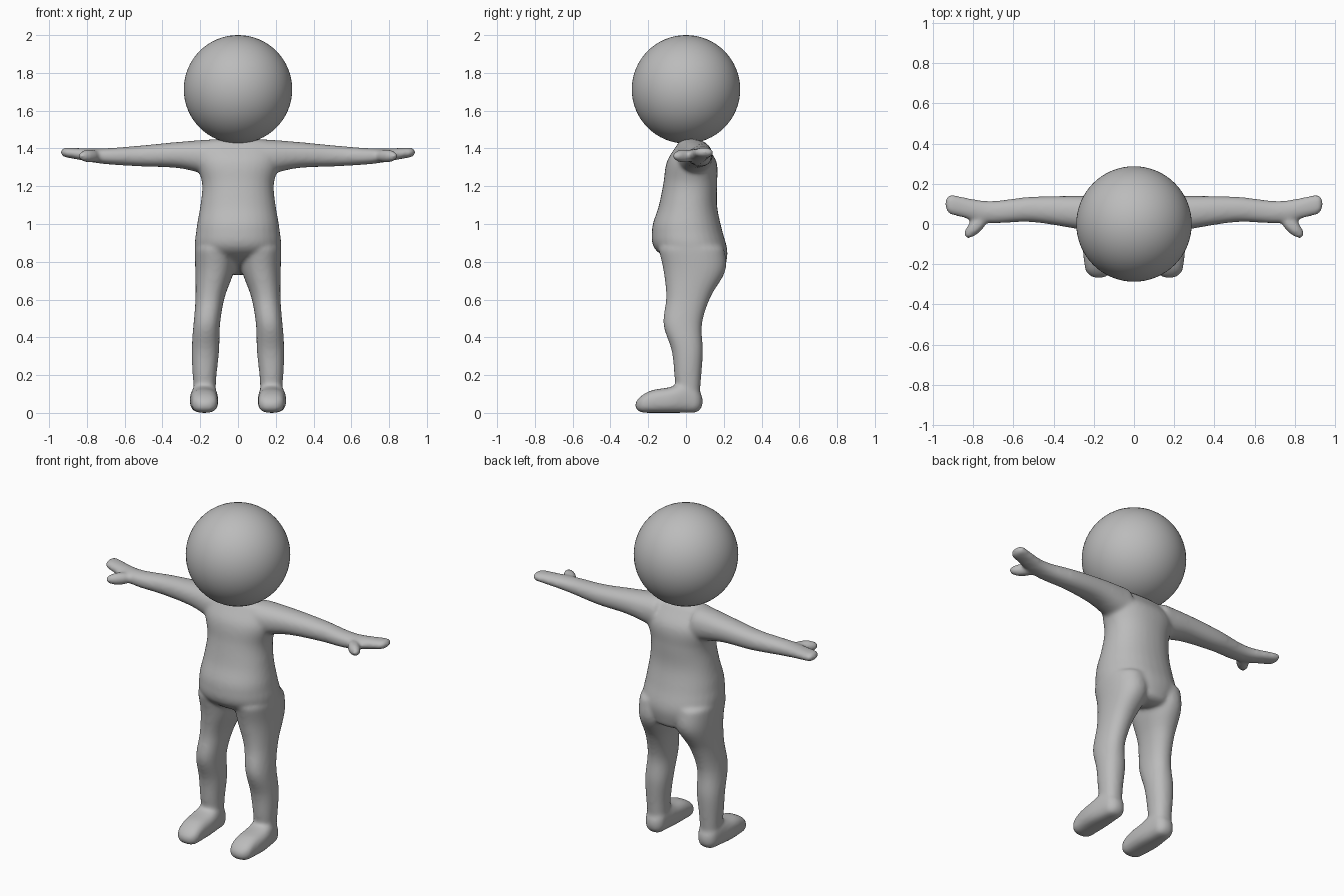
import bpy
import bmesh
from math import cos, sin, pi, sqrt, copysign
from mathutils import Matrix

cube = bpy.data.objects.get("Cube")
if cube:
    bpy.data.objects.remove(cube)

grey = bpy.data.materials.new("plain grey")
grey.use_nodes = True
grey.diffuse_color = (0.5, 0.5, 0.5, 1)
shader = grey.node_tree.nodes["Principled BSDF"]
shader.inputs["Base Color"].default_value = grey.diffuse_color


def along(values, t):
    """Smooth curve through evenly spaced values, for t from start to end."""
    last = len(values) - 1
    if last == 0:
        return values[0]
    index = min(int(t * last), last - 1)
    u = t * last - index
    before, start = values[max(index - 1, 0)], values[index]
    end, after = values[index + 1], values[min(index + 2, last)]
    slope_in, slope_out = (end - before) / 2, (after - start) / 2
    bend = 3 * (end - start) - 2 * slope_in - slope_out
    twist = 2 * (start - end) + slope_in + slope_out
    return start + u * (slope_in + u * (bend + u * twist))


def rounded(angle_part, power):
    """Coordinate on a unit superellipse."""
    return copysign(abs(angle_part) ** (2 / power), angle_part)


def limb(bm, axis, start, end, low_a, high_a, low_b, high_b,
         cap=0.03, power=2.2, side=1, steps=40, sides=32):
    """Closed round-ended tube along an axis, bounded by four outline curves."""
    rings = []
    for step in range(steps + 1):
        t = (1 - cos(pi * step / steps)) / 2
        position = start + (end - start) * t
        reach = min(position - start, end - position, cap) / cap
        swell = max(sqrt(max(reach * (2 - reach), 0)), 0.05)
        a0, a1 = along(low_a, t), along(high_a, t)
        b0, b1 = along(low_b, t), along(high_b, t)
        ring = []
        for i in range(sides):
            angle = 2 * pi * i / sides
            a = (a0 + a1 + swell * (a1 - a0) * rounded(cos(angle), power)) / 2
            b = (b0 + b1 + swell * (b1 - b0) * rounded(sin(angle), power)) / 2
            point = [a, b]
            point.insert("xyz".index(axis), position)
            point[0] *= side
            ring.append(bm.verts.new(point))
        rings.append(ring)
    faces = [bm.faces.new(rings[0]), bm.faces.new(rings[-1])]
    for near, far in zip(rings, rings[1:]):
        for i in range(sides):
            faces.append(bm.faces.new((near[i - 1], near[i], far[i], far[i - 1])))
    bmesh.ops.recalc_face_normals(bm, faces=faces)


bm = bmesh.new()

# Torso, from seat to shoulders
waist = [0.1, 0.22, 0.22, 0.2, 0.19, 0.22, 0.2]
limb(bm, "z", 0.73, 1.455,
     low_a=[-w for w in waist], high_a=waist,
     low_b=[0.08, -0.15, -0.18, -0.145, -0.12, -0.1, -0.03],
     high_b=[0.2, 0.22, 0.19, 0.165, 0.165, 0.16, 0.08])

for side in (-1, 1):
    # Leg, from ankle to hip
    limb(bm, "z", 0.04, 0.9, side=side,
         low_a=[0.12, 0.115, 0.1, 0.095, 0.07, 0.02, 0.01],
         high_a=[0.23, 0.245, 0.225, 0.23],
         low_b=[-0.04, -0.06, -0.075, -0.12, -0.105, -0.12, -0.15],
         high_b=[0.07, 0.08, 0.09, 0.085, 0.13, 0.21, 0.2])

    # Foot, from toe to heel
    limb(bm, "y", -0.27, 0.09, side=side, cap=0.05, power=2.7,
         low_a=[0.11, 0.105, 0.12], high_a=[0.24, 0.255, 0.23],
         low_b=[0], high_b=[0.08, 0.12, 0.135, 0.16, 0.12])

    # Arm and flat hand, from shoulder to fingertips
    limb(bm, "x", 0.1, 0.94, side=side,
         low_a=[-0.06, -0.02, 0.01, 0.005, 0.05],
         high_a=[0.14, 0.14, 0.135, 0.115, 0.15],
         low_b=[1.25, 1.295, 1.305, 1.32, 1.355],
         high_b=[1.45, 1.435, 1.415, 1.4, 1.405])

    # Thumb
    place = (Matrix.Translation((side * 0.785, -0.01, 1.36))
             @ Matrix.Rotation(-side * 0.8, 4, "Z")
             @ Matrix.Diagonal((0.08, 0.035, 0.035, 1)))
    bmesh.ops.create_uvsphere(bm, u_segments=24, v_segments=16, radius=1, matrix=place)

mesh = bpy.data.meshes.new("body")
bm.to_mesh(mesh)
bm.free()
mesh.materials.append(grey)
body = bpy.data.objects.new("body", mesh)
bpy.context.collection.objects.link(body)

# Fuse the limbs into one soft skin
fuse = body.modifiers.new("fuse", "REMESH")
fuse.mode = "VOXEL"
fuse.voxel_size = 0.01
fuse.use_smooth_shade = True
soften = body.modifiers.new("soften", "SMOOTH")
soften.factor = 0.5
soften.iterations = 12

# Head
bpy.ops.mesh.primitive_uv_sphere_add(segments=64, ring_count=32, radius=0.287,
                                     location=(0, 0, 1.713))
head = bpy.context.object
head.name = "head"
head.data.materials.append(grey)
bpy.ops.object.shade_smooth()
